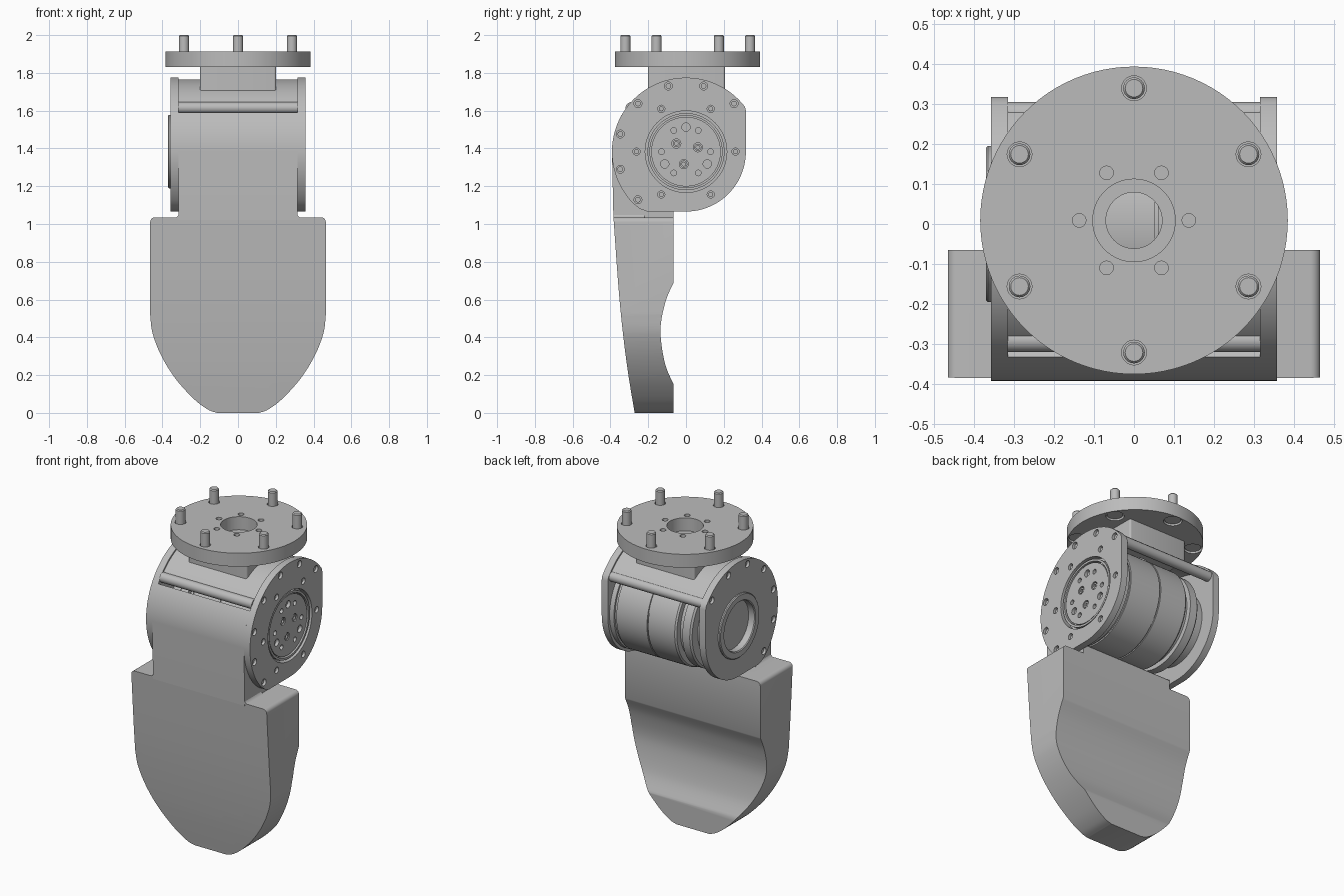
import bpy, bmesh
from math import cos, sin, radians, pi
from mathutils import Vector

cube = bpy.data.objects.get("Cube")
if cube:
    bpy.data.objects.remove(cube, do_unlink=True)

grey = bpy.data.materials.new("plain_grey")
grey.use_nodes = True
grey.diffuse_color = (0.5, 0.5, 0.5, 1)
grey.node_tree.nodes["Principled BSDF"].inputs["Base Color"].default_value = (0.5, 0.5, 0.5, 1)

HUB = (0, 1.383)      # joint axis in (y, z)
MOUNT = (0, 0.009)    # flange axis in (x, y)
parts = []


def place(axis, along, u, v):
    """Point from a distance along an axis and two coordinates across it."""
    return {"x": (along, u, v), "y": (u, along, v), "z": (u, v, along)}[axis]


def polar(centre, r, deg):
    return (centre[0] + r * cos(radians(deg)), centre[1] + r * sin(radians(deg)))


def arc(centre, r, start, end, n=24):
    return [polar(centre, r, start + (end - start) * i / n) for i in range(n + 1)]


def curve(pts, n=6):
    """Smooth open curve through a few points."""
    p = [Vector(q) for q in [pts[0]] + pts + [pts[-1]]]
    out = []
    for a, b, c, d in zip(p, p[1:], p[2:], p[3:]):
        for i in range(n):
            t = i / n
            q = b + (c - a) * t / 2 + (a - 2.5 * b + 2 * c - d / 2) * t**2 + (1.5 * (b - c) + (d - a) / 2) * t**3
            out.append(tuple(q))
    return out + [tuple(pts[-1])]


def finish(name, bm):
    bmesh.ops.remove_doubles(bm, verts=bm.verts, dist=1e-5)
    bmesh.ops.recalc_face_normals(bm, faces=bm.faces)
    mesh = bpy.data.meshes.new(name)
    bm.to_mesh(mesh)
    bm.free()
    mesh.materials.append(grey)
    obj = bpy.data.objects.new(name, mesh)
    bpy.context.collection.objects.link(obj)
    parts.append(obj)
    return obj


def prism(name, pts, axis, a, b):
    bm = bmesh.new()
    low, high = ([bm.verts.new(place(axis, d, *p)) for p in pts] for d in (a, b))
    bm.faces.new(low)
    bm.faces.new(high)
    for i in range(len(pts)):
        j = (i + 1) % len(pts)
        bm.faces.new((low[i], low[j], high[j], high[i]))
    return finish(name, bm)


def add_lathe(bm, profile, axis, centre, n):
    """Turn a closed (distance, radius) profile around an axis."""
    rings = [[bm.verts.new(place(axis, d, *polar(centre, r, 360 * k / n))) for k in range(n)]
             for d, r in profile]
    for a, b in zip(rings, rings[1:] + rings[:1]):
        if a[0].co == a[1].co and b[0].co == b[1].co:
            continue
        for k in range(n):
            m = (k + 1) % n
            bm.faces.new((a[k], a[m], b[m], b[k]))


def lathe(name, profile, axis, centre, n=72):
    bm = bmesh.new()
    add_lathe(bm, profile, axis, centre, n)
    return finish(name, bm)


def rod(a, b, r):
    return [(a, 0), (a, r), (b, r), (b, 0)]


def combine(obj, tool, operation):
    mod = obj.modifiers.new("shape", "BOOLEAN")
    mod.operation, mod.solver, mod.object = operation, "EXACT", tool
    tool.hide_render = True
    bpy.context.view_layer.objects.active = obj
    bpy.ops.object.modifier_apply(modifier=mod.name)
    parts.remove(tool)
    bpy.data.objects.remove(tool, do_unlink=True)


def drill(obj, axis, holes, a, b, n=20):
    """Cut separate round holes, given as (centre, radius)."""
    bm = bmesh.new()
    for centre, r in holes:
        add_lathe(bm, rod(a, b, r), axis, centre, n)
    combine(obj, finish("cutter", bm), "DIFFERENCE")


# Lower leg: side profile trimmed to the front outline
front_edge = curve([(-0.272, 0), (-0.315, 0.27), (-0.352, 0.6), (-0.384, 1.035)])
back_edge = curve([(-0.065, 0.69), (-0.105, 0.6), (-0.132, 0.48), (-0.132, 0.38), (-0.108, 0.25), (-0.065, 0.15)])
leg = prism("lower_leg", front_edge + [(-0.065, 1.035)] + back_edge + [(-0.065, 0)], "x", -0.6, 0.6)
half = arc((0.44, 1.01), 0.025, 90, 0, 6) + curve([(0.465, 0.52), (0.452, 0.42), (0.405, 0.3),
                                               (0.33, 0.18), (0.235, 0.075), (0.16, 0.018), (0.11, 0)])
outline = half + [(-x, z) for x, z in reversed(half)]
combine(leg, prism("trim", outline, "y", -0.7, 0.4), "INTERSECT")

# Curved cradle joining the leg to the motor
cradle = arc(HUB, 0.392, 148, 180) + [(-0.384, 1.02), (-0.065, 1.02), (-0.065, 1.09)]
prism("leg_cradle", cradle + arc(HUB, 0.3, 258, 148), "x", -0.315, 0.315)
for s in (-1, 1):
    fillet = [(s * 0.31, 1.03), (s * 0.345, 1.03)] + arc((s * 0.345, 1.065), 0.035, 270, 270 - s * 90, 6)
    prism("cradle_fillet", fillet, "y", -0.384, -0.22)

# Side plates of the joint
plate_outline = (arc(HUB, 0.392, 40, 224, 60) + [(-0.245, 1.081), (-0.206, 1.066)]
                 + arc(HUB, 0.317, 270, 360) + [(0.317, 1.6), (0.312, 1.62)])
rim_holes = [(polar(HUB, 0.36, a), 0.021) for a in range(45, 226, 30)]
inner_holes = [(polar(HUB, 0.262, a), 0.019) for a in range(0, 360, 60)]
left_plate = prism("left_plate", plate_outline, "x", 0.315, 0.357)
drill(left_plate, "x", [(HUB, 0.216)], 0.2, 0.5, 72)
drill(left_plate, "x", rim_holes + inner_holes, 0.335, 0.5)
right_plate = prism("right_plate", plate_outline, "x", -0.357, -0.315)
drill(right_plate, "x", [(HUB, 0.19)], -0.5, -0.2, 72)
drill(right_plate, "x", rim_holes, -0.5, -0.335)
for side, holes in ((1, rim_holes + inner_holes), (-1, rim_holes)):
    for centre, r in holes:
        lathe("plate_screw", rod(side * 0.333, side * 0.345, r * 0.7), "x", centre, 16)

# Bearing ring on the right plate, with a recessed cap
lathe("bearing_ring", [(-0.31, 0.15), (-0.31, 0.195), (-0.365, 0.195), (-0.37, 0.19),
                       (-0.37, 0.155), (-0.365, 0.15)], "x", HUB)
lathe("bearing_cap", rod(-0.3, -0.325, 0.16), "x", HUB)

# Motor drum, stepped along its length
drum = [(0.318, 0), (0.318, 0.3), (0.285, 0.3), (0.285, 0.288), (0.27, 0.288), (0.27, 0.297),
        (0.06, 0.297), (0.06, 0.29), (0.052, 0.29), (0.052, 0.297), (-0.13, 0.297),
        (-0.14, 0.29), (-0.14, 0.255), (-0.175, 0.255), (-0.175, 0.285), (-0.225, 0.285),
        (-0.235, 0.275), (-0.235, 0.22), (-0.316, 0.22), (-0.316, 0)]
lathe("motor_drum", drum, "x", HUB, 96)

# Output hub with its screws
lathe("hub_lip", [(0.31, 0.191), (0.31, 0.204), (0.35, 0.204), (0.35, 0.191)], "x", HUB)
hub = lathe("output_hub", rod(0.31, 0.345, 0.184), "x", HUB)
hub_holes = [(polar(HUB, 0.13, a), 0.015) for a in range(0, 360, 60)]
hub_holes += [(polar(HUB, 0.13, a), 0.022) for a in (90, 210, 330)]
bolts = [polar(HUB, 0.067, a) for a in (20, 140, 260)]
drill(hub, "x", hub_holes + [(c, 0.024) for c in bolts], 0.325, 0.5)
for c in bolts:
    lathe("hub_screw", [(0.32, 0), (0.32, 0.019), (0.342, 0.019), (0.342, 0.01), (0.332, 0.01), (0.332, 0)], "x", c, 16)

# Saddle over the motor with a round bar along each edge
saddle = prism("top_saddle", arc(HUB, 0.382, 42, 138, 40) + arc(HUB, 0.335, 138, 42, 40), "x", -0.316, 0.316)
drill(saddle, "z", [(MOUNT, 0.07)], 1.5, 2, 48)
for y in (-0.29, 0.275):
    lathe("saddle_bar", rod(-0.316, 0.316, 0.03), "x", (y, 1.615), 24)

# Neck block under the flange
corners = [((0.19, 0.195), 0), ((-0.19, 0.195), 90), ((-0.19, -0.19), 180), ((0.19, -0.19), 270)]
neck_outline = [p for c, a in corners for p in arc(c, 0.012, a, a + 90, 4)]
neck = prism("neck_block", neck_outline, "z", 1.70, 1.832)
drill(neck, "z", [(MOUNT, 0.07)], 1.5, 2, 48)

# Mounting flange with bore, small holes and bolt seats
flange = lathe("mounting_flange", rod(1.83, 1.913, 0.384), "z", MOUNT, 96)
drill(flange, "z", [(MOUNT, 0.103)], 1.7, 2, 64)
bolt_spots = [polar(MOUNT, 0.33, a) for a in range(30, 390, 60)]
small_holes = [(polar(MOUNT, 0.137, a), 0.017) for a in range(0, 360, 60)]
drill(flange, "z", small_holes + [(c, 0.031) for c in bolt_spots], 1.7, 2)
drill(flange, "z", [(c, 0.052) for c in bolt_spots], 1.7, 1.875, 28)
for c in bolt_spots:
    lathe("flange_bolt", [(1.838, 0), (1.838, 0.046), (1.875, 0.046), (1.875, 0.027),
                          (1.994, 0.027), (2.0, 0.022), (2.0, 0)], "z", c, 24)

# Smooth curved faces, keep edges sharp
bpy.ops.object.select_all(action="DESELECT")
for obj in parts:
    obj.select_set(True)
bpy.context.view_layer.objects.active = parts[0]
bpy.ops.object.shade_smooth_by_angle(angle=radians(30))
